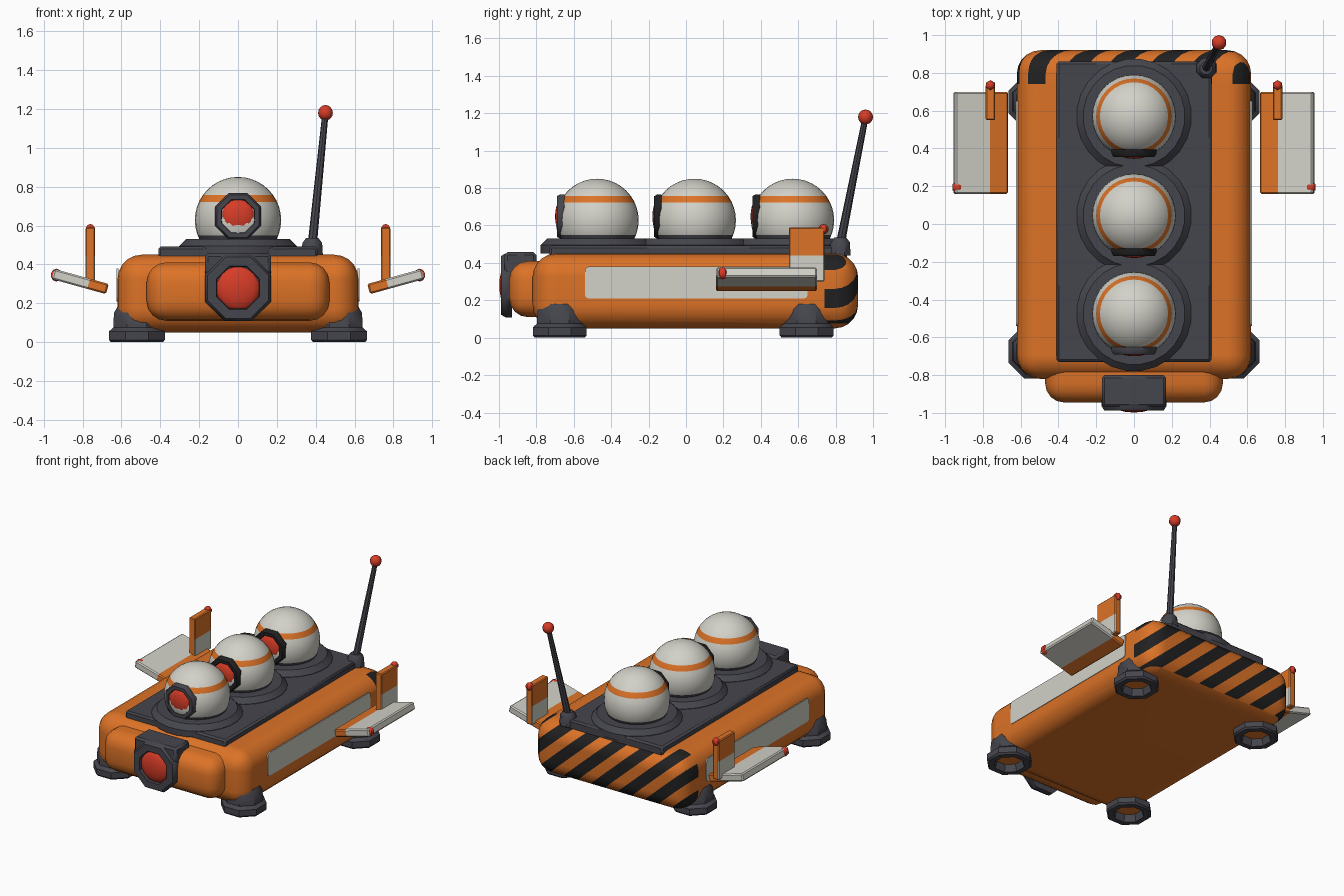
import bpy, bmesh, math
from mathutils import Matrix, Vector

old = bpy.data.objects.get("Cube")
if old:
    bpy.data.objects.remove(old, do_unlink=True)


def material(name, rgb):
    m = bpy.data.materials.new(name)
    m.use_nodes = True
    m.diffuse_color = (*rgb, 1)
    m.node_tree.nodes["Principled BSDF"].inputs["Base Color"].default_value = (*rgb, 1)
    return m


ORANGE = material("orange", (0.72, 0.17, 0.02))
WHITE = material("off_white", (0.65, 0.64, 0.58))
GREY = material("charcoal", (0.06, 0.06, 0.075))
BLACK = material("black", (0.015, 0.015, 0.016))
RED = material("red", (0.68, 0.045, 0.02))


def finish(bm, name, mats, rule=None, angle=40):
    """Turn a bmesh into a shaded object; rule picks a material per face."""
    bmesh.ops.recalc_face_normals(bm, faces=bm.faces)
    bm.normal_update()
    if rule:
        for f in bm.faces:
            f.material_index = rule(f.calc_center_median(), f.normal)
    me = bpy.data.meshes.new(name)
    bm.to_mesh(me)
    bm.free()
    for m in mats:
        me.materials.append(m)
    ob = bpy.data.objects.new(name, me)
    bpy.context.collection.objects.link(ob)
    bpy.ops.object.select_all(action='DESELECT')
    ob.select_set(True)
    bpy.context.view_layer.objects.active = ob
    bpy.ops.object.shade_smooth_by_angle(angle=math.radians(angle))
    return ob


def box_mesh(lo, hi, bevel=0, segs=2):
    lo, hi = Vector(lo), Vector(hi)
    bm = bmesh.new()
    bmesh.ops.create_cube(bm, size=1, matrix=Matrix.Translation((lo + hi) / 2)
                          @ Matrix.Diagonal((*(hi - lo), 1)))
    if bevel:
        bmesh.ops.bevel(bm, geom=bm.edges[:], offset=bevel, segments=segs,
                        profile=0.5, affect='EDGES')
    return bm


def cut(bm, co, no, keep=lambda c: True):
    faces = [f for f in bm.faces if keep(f.calc_center_median())]
    geom = list({e for f in faces for e in f.edges} | {v for f in faces for v in f.verts}) + faces
    bmesh.ops.bisect_plane(bm, geom=geom, dist=1e-5, plane_co=co, plane_no=no)


def lathe(profile, sides, matrix, closed=False):
    """Revolve (radius, height) points around local z."""
    bm = bmesh.new()
    rings = [[bm.verts.new((r * math.cos(a), r * math.sin(a), h))
              for a in (math.tau * (i + 0.5) / sides for i in range(sides))]
             for r, h in profile]
    pairs = list(zip(rings, rings[1:])) + ([(rings[-1], rings[0])] if closed else [])
    for p, q in pairs:
        for i in range(sides):
            j = (i + 1) % sides
            bm.faces.new((p[i], p[j], q[j], q[i]))
    bmesh.ops.remove_doubles(bm, verts=bm.verts, dist=1e-5)
    bmesh.ops.transform(bm, matrix=matrix, verts=bm.verts)
    return bm


def ball(name, loc, radius, mat, scale=(1, 1, 1), u=10, v=8):
    bm = bmesh.new()
    bmesh.ops.create_uvsphere(bm, u_segments=u, v_segments=v, radius=radius,
                              matrix=Matrix.Translation(loc) @ Matrix.Diagonal((*scale, 1)))
    return finish(bm, name, [mat])


# Hull with hazard stripes cut across the rear
TAIL, PITCH, WIDTH, SLANT = 0.74, 0.22, 0.115, 1.1
PHASE = 0.85
hull = box_mesh((-0.62, -0.82, 0.05), (0.62, 0.92, 0.45), 0.125, 5)
cut(hull, (0, TAIL, 0), (0, 1, 0))
cut(hull, (0, 0, 0.075), (0, 0, 1), lambda c: c.y > TAIL)
for i in range(-7, 3):
    for side in (-1, 1):
        s = PHASE + i * PITCH + side * WIDTH / 2
        cut(hull, (s, 0, 0), (1, 0, SLANT), lambda c: c.y > TAIL)


def striped(c, n):
    s = (c.x + SLANT * c.z - PHASE + PITCH / 2) % PITCH - PITCH / 2
    return int(c.y > TAIL and c.z > 0.075 and abs(s) < WIDTH / 2)


ob = finish(hull, "hull", [ORANGE, BLACK], striped)
wn = ob.modifiers.new("weighted_normals", 'WEIGHTED_NORMAL')
wn.keep_sharp = True

# Nose block and headlamp
finish(box_mesh((-0.47, -0.945, 0.11), (0.47, -0.6, 0.41), 0.1, 4), "nose", [ORANGE])
finish(box_mesh((-0.17, -0.97, 0.3), (0.17, -0.8, 0.457), 0.015, 1), "headlamp_hood", [GREY])


def lamp(name, y, z, outer, inner, depth, mat):
    face = Matrix.Translation((0, y, z)) @ Matrix.Rotation(math.pi / 2, 4, 'X')
    ring = [(inner, 0), (inner + 0.01, depth), (outer * 0.92, depth),
            (outer, depth * 0.6), (outer, 0)]
    finish(lathe(ring, 8, face, True), name + "_ring", [mat])
    ball(name + "_lens", (0, y - depth * 0.4, z), inner * 1.07, RED,
         (1, (depth * 0.6 + 0.01) / (inner * 1.07), 1), 16, 10)


lamp("headlamp", -0.93, 0.28, 0.185, 0.11, 0.058, GREY)

# Deck plate
deck = box_mesh((-0.41, -0.73, 0.42), (0.41, 0.86, 0.492), 0.012, 1)
finish(deck, "deck", [GREY])

# Banded domes with collars and eyes
for i, y in enumerate((-0.475, 0.045, 0.57)):
    collar = [(0.305, 0.45), (0.305, 0.495), (0.27, 0.53), (0, 0.53)]
    finish(lathe(collar, 24, Matrix.Translation((0, y, 0))), f"dome_collar_{i + 1}", [GREY])
    bm = bmesh.new()
    bmesh.ops.create_uvsphere(bm, u_segments=32, v_segments=20, radius=0.222,
                              matrix=Matrix.Translation((0, y, 0.628)))
    for z in (0.55, 0.722, 0.757):
        cut(bm, (0, 0, z), (0, 0, 1))
    finish(bm, f"dome_{i + 1}", [WHITE, ORANGE, GREY],
           lambda c, n: 2 if c.z < 0.55 else int(0.722 < c.z < 0.757))
    lamp(f"dome_eye_{i + 1}", y - 0.175, 0.648, 0.128, 0.083, 0.04, BLACK if i else GREY)

# Antenna
base, tip = Vector((0.382, 0.825, 0.5)), Vector((0.45, 0.96, 1.18))
mount = [(0.06, 0.44), (0.055, 0.51), (0.035, 0.535), (0, 0.535)]
finish(lathe(mount, 8, Matrix.Translation((base.x, base.y, 0))), "antenna_mount", [GREY])
lean = Matrix.Translation(base) @ (tip - base).to_track_quat('Z', 'Y').to_matrix().to_4x4()
finish(lathe([(0.024, 0), (0.016, (tip - base).length)], 8, lean), "antenna_rod", [GREY])
ball("antenna_tip", tip, 0.04, RED)

# Parts mirrored on both sides
for side, label in ((1, "left"), (-1, "right")):
    # Side panel
    xs = sorted((side * 0.615, side * 0.624))
    panel = box_mesh((xs[0], -0.54, 0.21), (xs[1], 0.65, 0.38))
    rim = [e for e in panel.edges if abs(e.verts[0].co.x - e.verts[1].co.x) > 0.005]
    bmesh.ops.bevel(panel, geom=rim, offset=0.02, segments=3, profile=0.5, affect='EDGES')
    finish(panel, label + "_side_panel", [WHITE])

    # Feet, hollow underneath
    for y, end in ((-0.675, "front"), (0.645, "rear")):
        foot = [(0, 0.18), (0.11, 0.18), (0.128, 0.15), (0.132, 0.075), (0.156, 0.055),
                (0.156, 0.012), (0.145, 0), (0.105, 0), (0.09, 0.05), (0, 0.05)]
        finish(lathe(foot, 8, Matrix.Translation((side * 0.52, y, 0))),
               f"{end}_{label}_foot", [GREY, ORANGE],
               lambda c, n: int(n.z < -0.9 and c.z > 0.03))

    # Sloping wing, orange near the hull
    wing = box_mesh((-0.145, 0.16, -0.027), (0.145, 0.7, 0.027), 0.008, 1)
    cut(wing, (-0.045, 0, 0), (1, 0, 0))
    tilt = Matrix.Translation((0.812, 0, 0.312)) @ Matrix.Rotation(-0.27, 4, 'Y')
    mirror = Matrix.Diagonal((side, 1, 1, 1))
    bmesh.ops.transform(wing, matrix=mirror @ tilt, verts=wing.verts)
    finish(wing, label + "_wing", [WHITE, ORANGE], lambda c, n: int(abs(c.x) < 0.768), 20)

    # Upright fin, white on its lower flanks
    fin = box_mesh((0.735, 0.55, 0.3), (0.785, 0.74, 0.59), 0.006, 1)
    cut(fin, (0, 0, 0.44), (0, 0, 1))
    bmesh.ops.transform(fin, matrix=mirror, verts=fin.verts)
    finish(fin, label + "_fin", [ORANGE, WHITE],
           lambda c, n: int(c.z < 0.44 and abs(n.x) > 0.5), 20)
    ball(label + "_fin_light", (side * 0.76, 0.735, 0.58), 0.028, RED, u=6, v=5)
    ball(label + "_wing_light", (side * 0.935, 0.195, 0.345), 0.033, RED, u=6, v=5)
